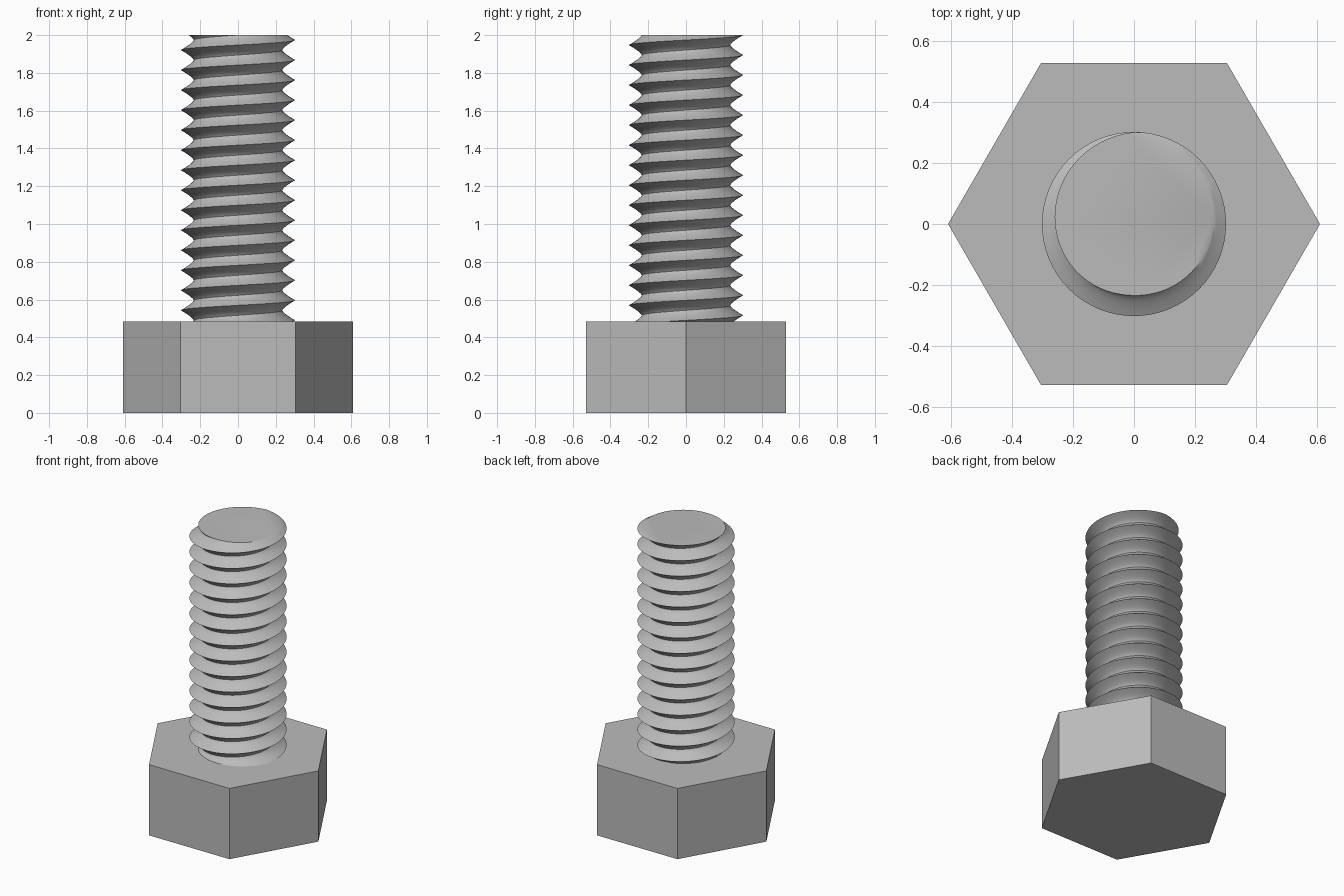
import bpy, bmesh, math

cube = bpy.data.objects.get("Cube")
if cube:
    bpy.data.objects.remove(cube, do_unlink=True)

HEAD_TOP, TIP = 0.485, 2.0
PITCH = 0.106
ROOT, CREST = 0.234, 0.302
SEGMENTS, ROWS = 64, 12          # steps per turn, rows per pitch

steel = bpy.data.materials.new("grey steel")
steel.use_nodes = True
colour = (0.5, 0.5, 0.5, 1)
steel.diffuse_color = colour
steel.node_tree.nodes["Principled BSDF"].inputs["Base Color"].default_value = colour


def add_object(name, bm):
    mesh = bpy.data.meshes.new(name)
    bmesh.ops.recalc_face_normals(bm, faces=bm.faces)
    bm.to_mesh(mesh)
    bm.free()
    mesh.materials.append(steel)
    obj = bpy.data.objects.new(name, mesh)
    bpy.context.collection.objects.link(obj)
    return obj


def thread_radius(z, angle):
    """Pointed crest and rounded root, winding up right-handed."""
    turn = (z - 1.974) / PITCH - angle / math.tau
    u = 2 * abs(turn - round(turn))          # 0 at the crest, 1 at the root
    return ROOT + (CREST - ROOT) * (1 - u) ** 1.4


# Hexagonal head
bm = bmesh.new()
bmesh.ops.create_cone(bm, cap_ends=True, segments=6, radius1=0.61, radius2=0.61,
                      depth=HEAD_TOP)
corner = max(bm.verts, key=lambda v: v.co.x)
turn_back = -math.atan2(corner.co.y, corner.co.x)
for v in bm.verts:
    a = math.atan2(v.co.y, v.co.x) + turn_back
    v.co = (0.61 * math.cos(a), 0.61 * math.sin(a), v.co.z + HEAD_TOP / 2)
add_object("hex_head", bm)

# Threaded shaft: rows follow the helix and are trimmed flat at both ends
bm = bmesh.new()
turns = math.ceil((TIP - HEAD_TOP) / PITCH) + 1
columns = []
for i in range(SEGMENTS + 1):
    a = math.tau * i / SEGMENTS
    column = []
    for k in range(-turns * ROWS, ROWS + 1):
        z = 1.974 + PITCH * (k / ROWS + a / math.tau)
        z = min(max(z, HEAD_TOP), TIP)
        r = thread_radius(z, a)
        column.append(bm.verts.new((r * math.cos(a), r * math.sin(a), z)))
    columns.append(column)
for left, right in zip(columns, columns[1:]):
    for k in range(len(left) - 1):
        bm.faces.new((left[k], right[k], right[k + 1], left[k + 1]))
bmesh.ops.remove_doubles(bm, verts=bm.verts, dist=0.0005)

# Flat end caps
for level in (HEAD_TOP, TIP):
    rim = [e for e in bm.edges if e.is_boundary
           and all(abs(v.co.z - level) < 0.001 for v in e.verts)]
    bmesh.ops.holes_fill(bm, edges=rim, sides=0)
shaft = add_object("threaded_shaft", bm)

bpy.ops.object.select_all(action="DESELECT")
shaft.select_set(True)
bpy.context.view_layer.objects.active = shaft
bpy.ops.object.shade_smooth_by_angle(angle=math.radians(40))
